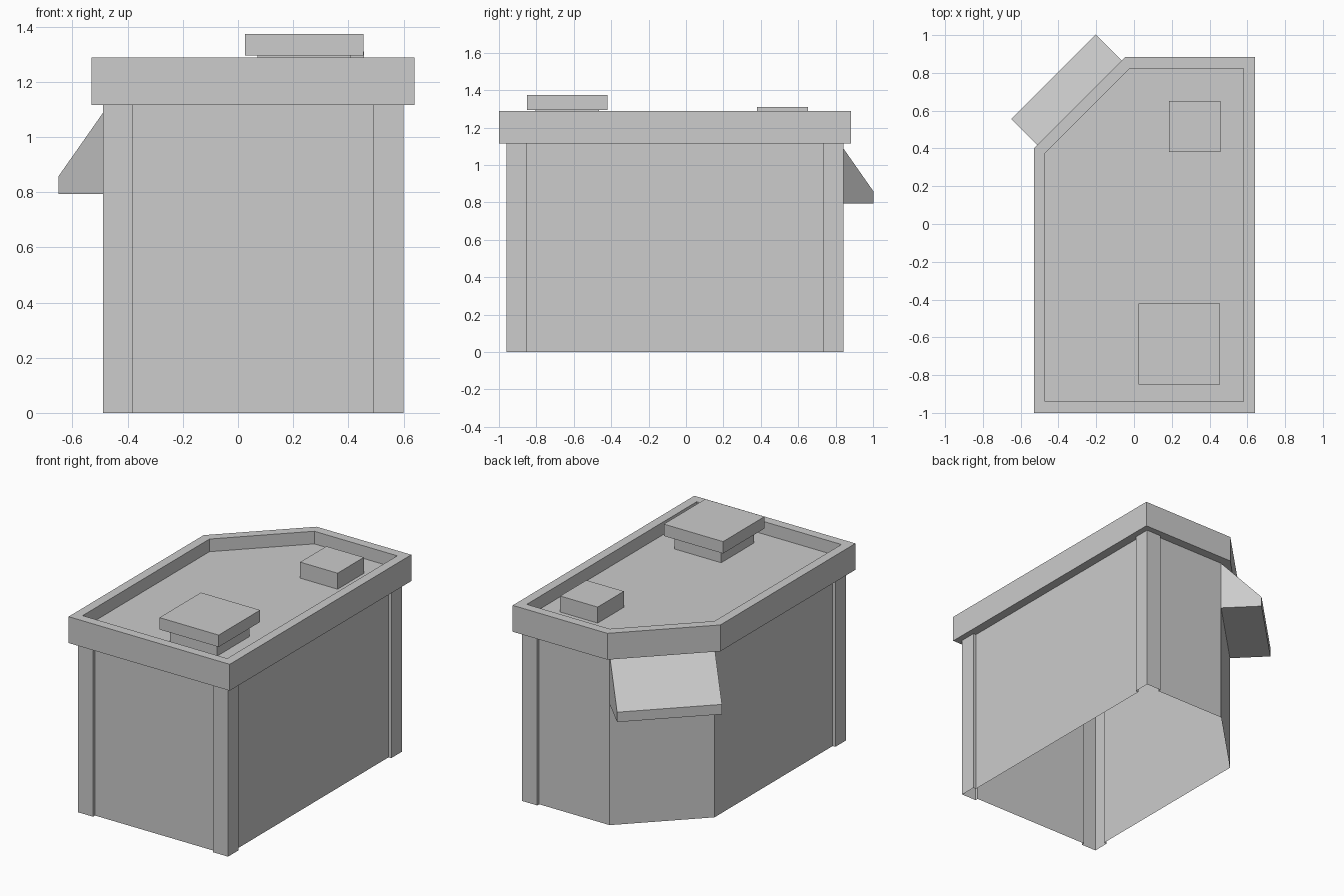
import bpy, bmesh, math
from mathutils import Vector

cube = bpy.data.objects.get("Cube")
if cube:
    bpy.data.objects.remove(cube, do_unlink=True)

grey = bpy.data.materials.new("light grey")
grey.use_nodes = True
GREY = (0.604, 0.604, 0.604, 1)
grey.diffuse_color = GREY
bsdf = next(n for n in grey.node_tree.nodes if n.type == 'BSDF_PRINCIPLED')
bsdf.inputs["Base Color"].default_value = GREY

# Key heights
EAVE, ROOF, RIM = 1.115, 1.205, 1.288
X0, X1, Y0, Y1, CUT = -0.53, 0.64, -1.0, 0.883, 0.93


def finish(name, bm):
    bmesh.ops.recalc_face_normals(bm, faces=bm.faces)
    mesh = bpy.data.meshes.new(name)
    bm.to_mesh(mesh)
    bm.free()
    mesh.materials.append(grey)
    ob = bpy.data.objects.new(name, mesh)
    bpy.context.collection.objects.link(ob)
    return ob


def outline(inset):
    """Rectangle with one clipped corner, moved inwards, counter-clockwise."""
    x0, x1, y0, y1 = X0 + inset, X1 - inset, Y0 + inset, Y1 - inset
    cut = CUT - inset * math.sqrt(2)
    return [(x0, y0), (x1, y0), (x1, y1), (y1 - cut, y1), (x0, x0 + cut)]


def ring(bm, pts, z):
    return [bm.verts.new((x, y, z)) for x, y in pts]


def bridge(bm, a, b):
    for i in range(len(a)):
        j = (i + 1) % len(a)
        bm.faces.new((a[i], a[j], b[j], b[i]))


def box(name, x0, x1, y0, y1, z0, z1):
    bm = bmesh.new()
    pts = [(x0, y0), (x1, y0), (x1, y1), (x0, y1)]
    low, high = ring(bm, pts, z0), ring(bm, pts, z1)
    bridge(bm, low, high)
    bm.faces.new(low)
    bm.faces.new(high)
    return finish(name, bm)


# Thin walls, open underneath, with raised pilasters on the square corners
WIDTH, STEP = 0.11, 0.02
plan = []
corners = outline(0.04)
for (px, py), (sx, sy) in zip(corners[:3], [(-1, -1), (1, -1), (1, 1)]):
    pilaster = [(px - sx * WIDTH, py - sy * STEP), (px - sx * WIDTH, py), (px, py),
                (px, py - sy * WIDTH), (px - sx * STEP, py - sy * WIDTH)]
    plan += pilaster[::-1] if sx * sy > 0 else pilaster
plan += outline(0.06)[3:]
bm = bmesh.new()
bridge(bm, ring(bm, plan, 0), ring(bm, plan, EAVE))
finish("walls", bm)

# Overhanging parapet with the sunken roof deck
bm = bmesh.new()
levels = [ring(bm, outline(d), z) for d, z in
          [(0, EAVE), (0, RIM), (0.06, RIM), (0.06, ROOF)]]
for a, b in zip(levels, levels[1:]):
    bridge(bm, a, b)
bm.faces.new(levels[0])
bm.faces.new(levels[-1])
finish("parapet_roof", bm)

# Sloping awning across the clipped corner
right_end, left_end = (Vector((x, y, 0)) for x, y in outline(0.06)[3:])
out = Vector((-1, 1, 0)) * 0.18
bm = bmesh.new()
ends = []
for base in (left_end, right_end):
    ends.append([bm.verts.new(base + out * d + Vector((0, 0, z)))
                 for d, z in [(0, 0.793), (1, 0.793), (1, 0.858), (0, EAVE)]])
bridge(bm, *ends)
for end in ends:
    bm.faces.new(end)
finish("awning", bm)

# Rooftop units
box("vent_base", 0.07, 0.41, -0.805, -0.465, ROOF, 1.295)
box("vent_cap", 0.025, 0.455, -0.85, -0.42, 1.295, 1.373)
box("roof_hatch", 0.185, 0.457, 0.38, 0.652, ROOF, 1.31)
